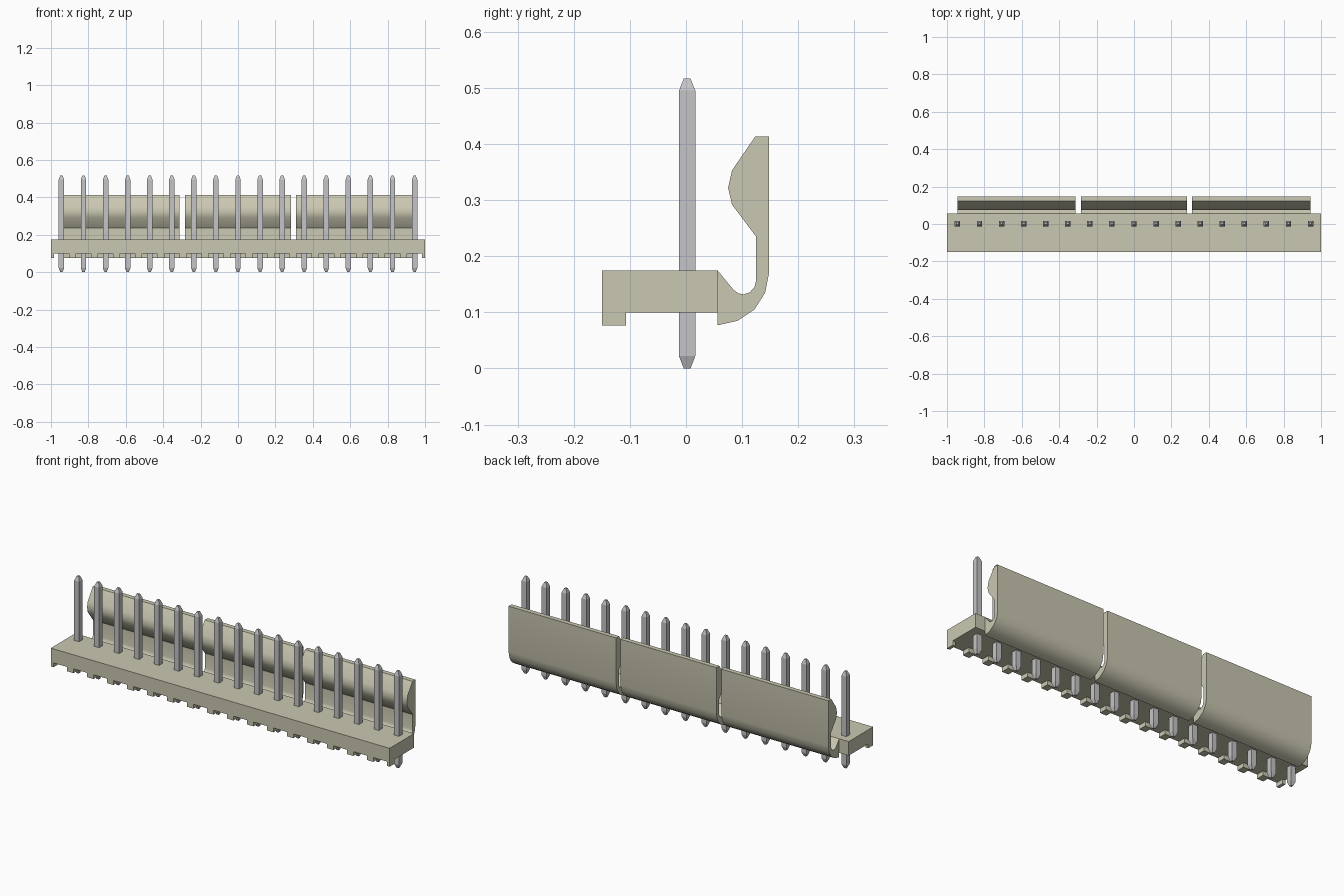
import bpy
import bmesh
from math import radians

if "Cube" in bpy.data.objects:
    bpy.data.objects.remove(bpy.data.objects["Cube"], do_unlink=True)


def material(name, rgb):
    mat = bpy.data.materials.new(name)
    mat.use_nodes = True
    mat.diffuse_color = (*rgb, 1)
    mat.node_tree.nodes["Principled BSDF"].inputs["Base Color"].default_value = (*rgb, 1)
    return mat


ivory = material("ivory_plastic", (0.59, 0.575, 0.44))
metal = material("grey_metal", (0.56, 0.56, 0.57))


def finish(name, bm, mat):
    bmesh.ops.recalc_face_normals(bm, faces=bm.faces[:])
    mesh = bpy.data.meshes.new(name)
    bm.to_mesh(mesh)
    bm.free()
    mesh.materials.append(mat)
    obj = bpy.data.objects.new(name, mesh)
    bpy.context.collection.objects.link(obj)
    return obj


def loft(name, rings, mat):
    """Skin a stack of equal-length closed rings and cap both ends."""
    bm = bmesh.new()
    loops = [[bm.verts.new(p) for p in ring] for ring in rings]
    for a, b in zip(loops, loops[1:]):
        for i in range(len(a)):
            j = (i + 1) % len(a)
            bm.faces.new((a[i], a[j], b[j], b[i]))
    bm.faces.new(loops[0])
    bm.faces.new(loops[-1])
    return finish(name, bm, mat)


def extrude_x(name, profile, x0, x1, mat):
    return loft(name, [[(x, y, z) for y, z in profile] for x in (x0, x1)], mat)


def rectangle(y0, y1, z0, z1):
    return [(y0, z0), (y1, z0), (y1, z1), (y0, z1)]


PINS, PITCH, END = 17, 0.118, 1.0
FRONT, BACK = -0.15, 0.056
pin_x = [(i - (PINS - 1) / 2) * PITCH for i in range(PINS)]

# Base bar
extrude_x("base_bar", rectangle(FRONT, BACK, 0.1, 0.175), -END, END, ivory)

# Feet under the front edge, with a gap in front of each pin
GAP = 0.04
starts = [-END] + [x + GAP for x in pin_x]
stops = [x - GAP for x in pin_x] + [END]
for i, (a, b) in enumerate(zip(starts, stops)):
    extrude_x(f"front_foot_{i + 1}", rectangle(FRONT, -0.107, 0.077, 0.1), a, b, ivory)

# Hooked latch wall in three segments
latch = [
    (BACK, 0.175), (0.085, 0.14), (0.093, 0.134), (0.103, 0.132), (0.114, 0.136),
    (0.122, 0.145), (0.125, 0.157), (0.125, 0.235), (0.082, 0.292), (0.075, 0.322),
    (0.082, 0.353), (0.123, 0.413), (0.148, 0.413), (0.148, 0.17), (0.141, 0.135),
    (0.122, 0.105), (0.092, 0.085), (BACK, 0.077),
]
for side, a, b in (("right", -0.944, -0.312), ("middle", -0.283, 0.283), ("left", 0.309, 0.944)):
    obj = extrude_x(f"latch_{side}", latch, a, b, ivory)
    bpy.ops.object.select_all(action="DESELECT")
    obj.select_set(True)
    bpy.context.view_layer.objects.active = obj
    bpy.ops.object.shade_smooth_by_angle(angle=radians(30))

# Square pins with tapered tips
WIDE, TIP, PIN_Y = 0.0145, 0.006, 0.002
sections = ((0, TIP), (0.022, WIDE), (0.495, WIDE), (0.517, TIP))
corners = ((-1, -1), (1, -1), (1, 1), (-1, 1))
for i, x in enumerate(pin_x):
    rings = [[(x + r * cx, PIN_Y + r * cy, z) for cx, cy in corners] for z, r in sections]
    loft(f"pin_{i + 1}", rings, metal)
